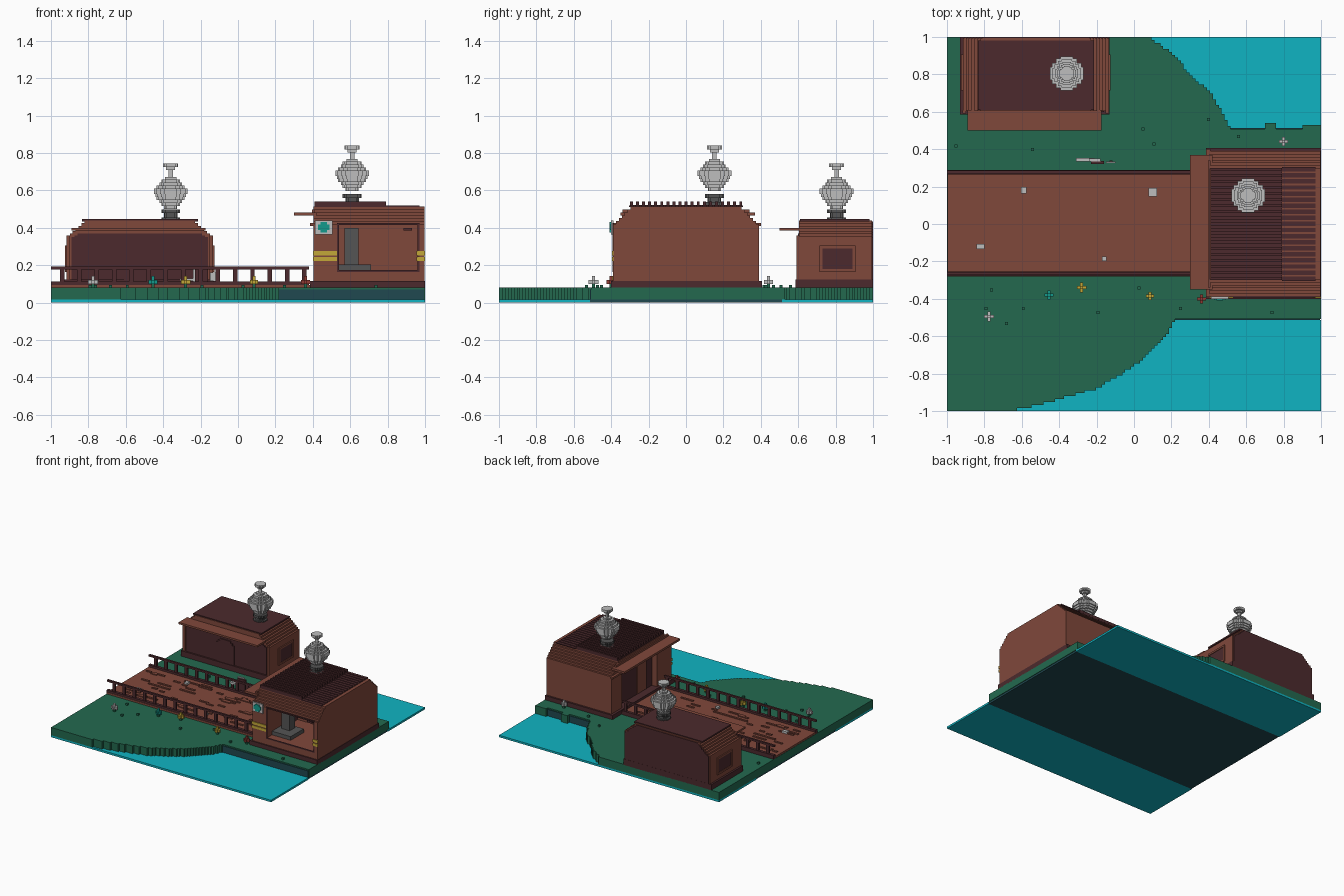
import bpy, bmesh, random
from mathutils import Vector

random.seed(4)
if "Cube" in bpy.data.objects:
    bpy.data.objects.remove(bpy.data.objects["Cube"])
V = 1 / 64  # block size


def material(name, hexa):
    lin = []
    for i in (0, 2, 4):
        c = int(hexa[i:i + 2], 16) / 255
        lin.append(c / 12.92 if c <= 0.04045 else ((c + 0.055) / 1.055) ** 2.4)
    m = bpy.data.materials.new(name)
    m.use_nodes = True
    m.diffuse_color = (*lin, 1)
    bsdf = next(n for n in m.node_tree.nodes if n.type == 'BSDF_PRINCIPLED')
    bsdf.inputs["Base Color"].default_value = (*lin, 1)
    return m


BROWN = material("clay_brown", "80483B")
DARK = material("dark_brown", "4C2A2D")
GREEN = material("grass_green", "23694F")
WATER = material("water_cyan", "10B4C2")
SLATE = material("slate_blue", "204850")
PALE = material("pale_grey", "BEBEBE")
GREY = material("dark_grey", "555555")
YELLOW = material("yellow", "C4A838")
TEAL = material("teal", "149A8C")
RED = material("dull_red", "8E3A34")


def finish(name, bm, mat):
    bmesh.ops.recalc_face_normals(bm, faces=bm.faces)
    me = bpy.data.meshes.new(name)
    bm.to_mesh(me)
    bm.free()
    me.materials.append(mat)
    ob = bpy.data.objects.new(name, me)
    bpy.context.collection.objects.link(ob)
    return ob


def add_prism(bm, pts, axis, lo, hi):
    place = {'x': lambda a, b, d: (d, a, b), 'y': lambda a, b, d: (a, d, b),
             'z': lambda a, b, d: (a, b, d)}[axis]
    rings = [[bm.verts.new(place(a, b, d)) for a, b in pts] for d in (lo, hi)]
    bm.faces.new(rings[0])
    bm.faces.new(rings[1])
    for i in range(len(pts)):
        j = (i + 1) % len(pts)
        bm.faces.new((rings[0][i], rings[0][j], rings[1][j], rings[1][i]))


def prism(name, pts, axis, lo, hi, mat):
    bm = bmesh.new()
    add_prism(bm, pts, axis, lo, hi)
    return finish(name, bm, mat)


def boxes(name, mat, *items):
    """Each item is (x0, x1, y0, y1, z0, z1)."""
    bm = bmesh.new()
    for x0, x1, y0, y1, z0, z1 in items:
        add_prism(bm, [(x0, y0), (x1, y0), (x1, y1), (x0, y1)], 'z', z0, z1)
    return finish(name, bm, mat)


def stepped_top(c, half, shoulder, n, dz=V):
    """Stepped roof outline from the right shoulder over to the left one."""
    right = [(half, shoulder)]
    for i in range(1, n + 1):
        right += [(half - i * V, shoulder + (i - 1) * dz), (half - i * V, shoulder + i * dz)]
    return [(c + a, z) for a, z in right] + [(c - a, z) for a, z in reversed(right)]


def bank(points, y0, y1):
    """Blocky shoreline through (y, x) points."""
    out, n = [], round((y1 - y0) / V)
    for i in range(n):
        ya, yb = y0 + (y1 - y0) * i / n, y0 + (y1 - y0) * (i + 1) / n
        y = (ya + yb) / 2
        for (p, a), (q, b) in zip(points, points[1:]):
            if p <= y <= q:
                x = round((a + (b - a) * (y - p) / (q - p)) / V) * V
        out += [(x, ya), (x, yb)]
    return out


# Ground and water
E = 0.508
front_bank = [(-1, -0.66), (-0.96, -0.48), (-0.88, -0.2), (-0.76, 0), (-0.67, 0.1), (-0.58, 0.18), (-0.5, 0.22)]
back_bank = [(0.5, 0.52), (0.55, 0.5), (0.7, 0.41), (0.82, 0.28), (0.9, 0.22), (1, 0.08)]
prism("grass_land", [(-1, -1)] + bank(front_bank, -1, -E) + [(1, -E), (1, E)]
      + bank(back_bank, E, 1) + [(-1, 1)], 'z', 0.016, 0.08, GREEN)
boxes("water", WATER, (-1, 1, -1, -0.514, 0, 0.016), (-1, 1, 0.514, 1, 0, 0.016))
boxes("river_bed", SLATE, (-0.995, 0.995, -0.514, 0.514, 0, 0.07))
boxes("back_grass_tufts", GREEN, (0.7, 0.76, 0.5, 0.54, 0.016, 0.08), (0.9, 1, 0.5, 0.53, 0.016, 0.08))
tufts = [(-0.96, 0.41), (-0.55, 0.39), (0.04, 0.5), (0.39, 0.55), (0.1, 0.42), (-0.77, -0.36), (-0.6, -0.46),
         (-0.8, -0.46), (-0.69, -0.54), (-0.2, -0.48), (0.02, -0.35), (0.24, -0.46), (0.73, -0.48), (0.55, 0.46)]
boxes("grass_tufts", GREEN, *[(x, x + V, y, y + V, 0.08, 0.095) for x, y in tufts])

# Plank bridge with worn raised planks
boxes("bridge_deck", BROWN, (-0.998, 0.4, -0.28, 0.285, 0.07, 0.095))
planks = []
for i in range(60):
    x, y = random.uniform(-0.97, 0.2), round(random.uniform(-0.23, 0.22) / V) * V
    planks.append((x, min(x + random.uniform(0.04, 0.16), 0.3), y, y + V, 0.095, 0.102))
boxes("worn_planks", BROWN, *planks)

# Railings
for name, y in (("front_railing", -0.265), ("back_railing", 0.277)):
    parts = [(-1, 0.38, y - 0.012, y + 0.012, 0.08, 0.112), (-1, 0.38, y - 0.008, y + 0.008, 0.178, 0.193)]
    for i in range(15):
        x = -0.94 + i * 0.0925
        parts.append((x - 0.012, x + 0.012, y - 0.007, y + 0.007, 0.11, 0.18))
    boxes(name, DARK, *parts)

# Large building: hollow room with a service window and a recessed door
top = stepped_top(0, 0.39, 0.42, 6)
end = [(-0.39, 0.1), (0.39, 0.1)] + top
door = [(-0.39, 0.1), (-0.2, 0.1), (-0.2, 0.4), (0.25, 0.4), (0.25, 0.1), (0.39, 0.1)] + top
room = [(-0.39, 0.1), (0.39, 0.1)] + top + [(-0.39, 0.415), (0.0, 0.415), (0.0, 0.175), (-0.39, 0.175)]
prism("large_west_wall", door, 'x', 0.405, 0.54, BROWN)
prism("large_room", room, 'x', 0.54, 0.96, BROWN)
prism("large_east_wall", end, 'x', 0.96, 0.997, BROWN)
boxes("large_base", DARK, (0.385, 1, -0.4, 0.405, 0.075, 0.115))
boxes("large_door", DARK, (0.45, 0.47, -0.2, 0.25, 0.11, 0.4))
boxes("large_door_panel", BROWN, (0.442, 0.45, -0.12, 0.0, 0.12, 0.35))
boxes("large_awning", BROWN, (0.3, 0.42, -0.35, 0.37, 0.465, 0.482))
boxes("large_eave_trim", BROWN, (0.385, 0.41, -0.39, 0.4, 0.41, 0.425), (0.395, 0.41, -0.34, 0.34, 0.482, 0.498))
boxes("window_frame", DARK, (0.53, 0.54, -0.394, -0.385, 0.165, 0.425), (0.96, 0.97, -0.394, -0.385, 0.165, 0.425),
      (0.54, 0.96, -0.394, -0.385, 0.415, 0.425), (0.54, 0.96, -0.394, -0.385, 0.165, 0.175))
boxes("service_post", GREY, (0.57, 0.645, -0.25, -0.18, 0.175, 0.4), (0.54, 0.71, -0.33, -0.16, 0.175, 0.205))
boxes("window_hook", DARK, (0.885, 0.93, -0.37, -0.33, 0.385, 0.4))
boxes("yellow_stripes", YELLOW, *[(a, b, -0.396, -0.388, z, z + 0.022)
                                  for a, b in ((0.402, 0.53), (0.955, 0.999)) for z in (0.222, 0.253)])
boxes("wall_lamp", PALE, (0.412, 0.505, -0.402, -0.388, 0.365, 0.44))
boxes("wall_lamp_lens", TEAL, (0.44, 0.477, -0.408, -0.4, 0.375, 0.43), (0.428, 0.489, -0.407, -0.4, 0.388, 0.417))

# Ridged roof of the large building
boxes("large_roof", DARK, (0.41, 0.79, -0.3, 0.3, 0.512, 0.522))
ridges = []
for i in range(19):
    y = -0.3 + i * 0.0325
    ridges += [(0.41, 0.79, y, y + V, 0.52, 0.54), (0.79, 0.97, y - 0.004, y + V + 0.004, 0.512, 0.52)]
boxes("large_roof_ridges", DARK, *ridges)

# Small building
C = -0.525
body = [(C - 0.39, 0.1), (C + 0.39, 0.1)] + stepped_top(C, 0.39, 0.355, 6, 0.014)
panel = [(C - 0.365, 0.1), (C + 0.365, 0.1)] + stepped_top(C, 0.365, 0.35, 2, 0.01)
back = [(C - 0.38, 0.1), (C + 0.38, 0.1)] + stepped_top(C, 0.38, 0.35, 6, 0.014)
prism("small_body", body, 'y', 0.605, 0.994, BROWN)
prism("small_front_panel", panel, 'y', 0.598, 0.606, DARK)
prism("small_back_panel", back, 'y', 0.99, 0.999, DARK)
boxes("small_base", DARK, (C - 0.405, C + 0.395, 0.585, 1, 0.075, 0.125))
boxes("small_roof", DARK, (C - 0.31, C + 0.31, 0.61, 0.98, 0.435, 0.447))
boxes("small_awning", BROWN, (-0.89, -0.175, 0.5, 0.61, 0.385, 0.4))
boxes("small_corner_trim", BROWN, *[(x, x + 0.02, 0.592, 0.608, 0.12, 0.36) for x in (C - 0.392, C + 0.372)])
arch = [(-0.61, 0.12), (-0.45, 0.12)] + stepped_top(-0.53, 0.08, 0.285, 2)
prism("small_door", arch, 'y', 0.59, 0.6, DARK)
for s, name in ((1, "small_east_window"), (-1, "small_west_window")):
    x = C + s * 0.39
    boxes(name, DARK, (x - 0.004, x + 0.004, 0.73, 0.89, 0.18, 0.29))
    boxes(name + "_frame", BROWN, *[(x - 0.009, x + 0.009, *f) for f in (
        (0.715, 0.73, 0.165, 0.305), (0.89, 0.905, 0.165, 0.305), (0.73, 0.89, 0.165, 0.18), (0.73, 0.89, 0.29, 0.305))])

# Chimneys and puffs of smoke made of stacked blocky discs
quarter = [(1, 0.38), (0.88, 0.38), (0.88, 0.62), (0.62, 0.62), (0.62, 0.88), (0.38, 0.88), (0.38, 1)]
ring = quarter + [(-a, b) for a, b in reversed(quarter)]
ring += [(a, -b) for a, b in reversed(ring)]


def stack(name, x, y, z, layers, mat):
    bm = bmesh.new()
    for r, h in layers:
        add_prism(bm, [(x + a * r, y + b * r) for a, b in ring], 'z', z, z + h)
        z += h
    return finish(name, bm, mat)


puff = [(0.035, 0.014), (0.05, 0.016), (0.06, 0.016), (0.075, 0.016), (0.082, 0.016), (0.09, 0.03), (0.075, 0.016),
        (0.06, 0.016), (0.05, 0.016), (0.03, 0.014), (0.012, 0.036), (0.024, 0.016), (0.04, 0.02)]
for name, x, y, z in (("small", -0.36, 0.805, 0.44), ("large", 0.61, 0.152, 0.522)):
    stack(name + "_chimney", x, y, z, [(0.05, 0.016), (0.036, 0.022), (0.05, 0.02)], GREY)
    stack(name + "_smoke", x, y, z + 0.058 + (0.018 if name == "large" else 0.004), puff, PALE)

# Flowers: stem, four petals and a raised heart
for i, (x, y, mat, r) in enumerate(((-0.775, -0.495, PALE, 0.026), (-0.455, -0.38, TEAL, 0.024), (-0.28, -0.34, YELLOW, 0.026),
                                    (0.085, -0.385, YELLOW, 0.022), (0.36, -0.4, RED, 0.024), (0.8, 0.44, PALE, 0.024))):
    h = V / 2
    boxes(f"flower_stem_{i + 1}", GREEN, (x - h, x + h, y - h, y + h, 0.08, 0.105))
    boxes(f"flower_{i + 1}", mat, (x - r, x + r, y - h, y + h, 0.1, 0.122), (x - h, x + h, y - r, y + r, 0.1, 0.122),
          (x - h, x + h, y - h, y + h, 0.122, 0.142))

# Loose stones and a small bench
for i, (x, y, a, b) in enumerate(((-0.59, 0.18, 0.014, 0.018), (0.1, 0.17, 0.022, 0.022),
                                  (-0.82, -0.12, 0.022, 0.014), (-0.16, -0.185, 0.012, 0.012))):
    boxes(f"stone_{i + 1}", PALE, (x - a, x + a, y - b, y + b, 0.09, 0.112))
boxes("bench_seat", PALE, (-0.31, -0.21, 0.335, 0.352, 0.115, 0.13), (-0.24, -0.18, 0.335, 0.35, 0.11, 0.19),
      (-0.15, -0.1, 0.325, 0.335, 0.115, 0.16))
boxes("bench_frame", DARK, (-0.23, -0.16, 0.32, 0.338, 0.08, 0.185), (-0.3, -0.28, 0.335, 0.35, 0.08, 0.115),
      (-0.13, -0.115, 0.325, 0.34, 0.08, 0.115))
